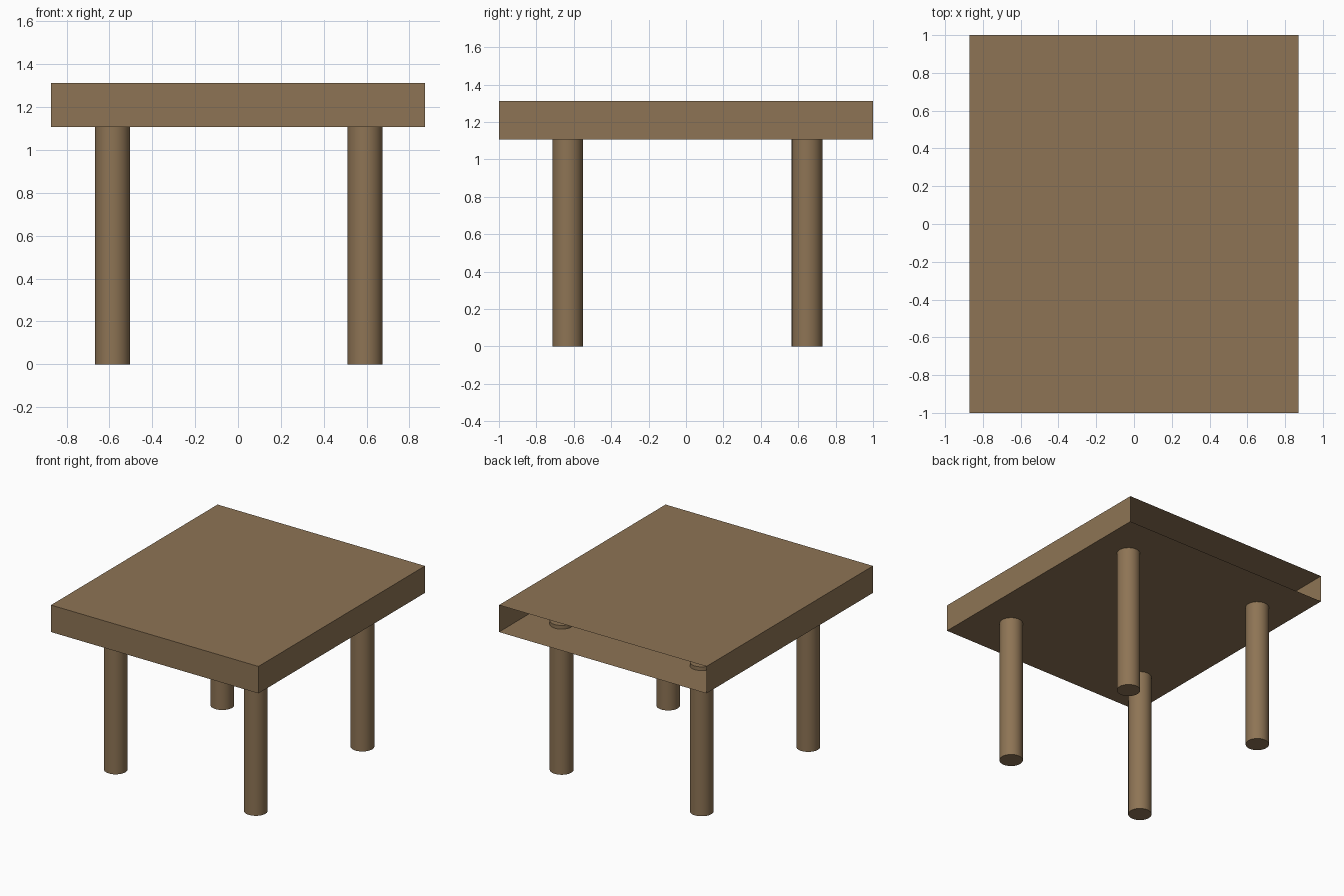
import bpy, bmesh

if "Cube" in bpy.data.objects:
    bpy.data.objects.remove(bpy.data.objects["Cube"])

HALF_X, HALF_Y = 0.872, 1.0
Z_LOW, Z_HIGH = 1.107, 1.312
LEG_R, LEG_TOP = 0.082, 1.135

wood = bpy.data.materials.new("wood")
wood.diffuse_color = (0.27, 0.175, 0.09, 1)
wood.use_nodes = True
wood.node_tree.nodes["Principled BSDF"].inputs["Base Color"].default_value = wood.diffuse_color


def finish(name, bm):
    mesh = bpy.data.meshes.new(name)
    bm.to_mesh(mesh)
    bm.free()
    mesh.materials.append(wood)
    obj = bpy.data.objects.new(name, mesh)
    bpy.context.collection.objects.link(obj)
    return obj


# table top: thin hollow box, open at the back
bm = bmesh.new()
bmesh.ops.create_cube(bm, size=2)
bmesh.ops.scale(bm, vec=(HALF_X, HALF_Y, (Z_HIGH - Z_LOW) / 2), verts=bm.verts)
bmesh.ops.translate(bm, vec=(0, 0, (Z_HIGH + Z_LOW) / 2), verts=bm.verts)
bm.normal_update()
back = [f for f in bm.faces if f.normal.y > 0.9]
bmesh.ops.delete(bm, geom=back, context='FACES_ONLY')
finish("table_top", bm)

# round legs, their capped ends poking slightly into the hollow top
for side, x in (("left", -0.585), ("right", 0.593)):
    for end, y in (("front", -0.633), ("back", 0.647)):
        bm = bmesh.new()
        bmesh.ops.create_cone(bm, cap_ends=True, segments=32,
                              radius1=LEG_R, radius2=LEG_R, depth=LEG_TOP)
        bmesh.ops.translate(bm, vec=(x, y, LEG_TOP / 2), verts=bm.verts)
        leg = finish(f"{end}_{side}_leg", bm)
        bpy.ops.object.select_all(action='DESELECT')
        leg.select_set(True)
        bpy.context.view_layer.objects.active = leg
        bpy.ops.object.shade_smooth_by_angle()
